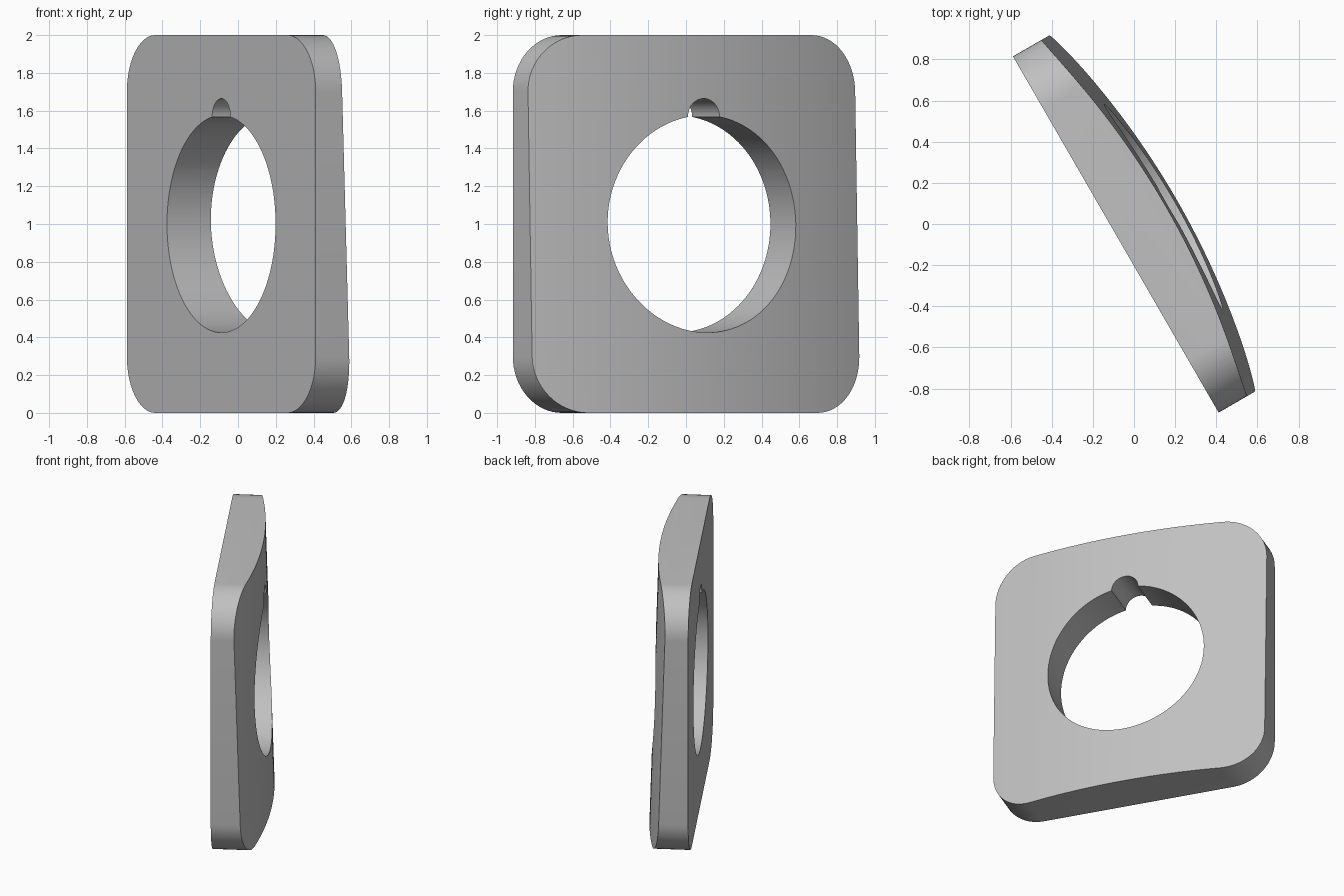
import bpy, bmesh, math
from mathutils import Vector

cube = bpy.data.objects.get("Cube")
if cube:
    bpy.data.objects.remove(cube, do_unlink=True)

# Plate dimensions, in its own frame: x along width, y through thickness
HALF, CORNER, BORE, NOTCH = 1.0, 0.3, 0.575, 0.097
RADIUS, EDGE_DEPTH, TAPER = 4.0, 0.183, 0.031

grey = bpy.data.materials.new("plain grey")
grey.use_nodes = True
colour = (0.53, 0.53, 0.53, 1)
grey.diffuse_color = colour
grey.node_tree.nodes["Principled BSDF"].inputs["Base Color"].default_value = colour


def prism(name, points, sweep):
    """Close a loop of points into a face and sweep it into a solid."""
    bm = bmesh.new()
    face = bm.faces.new([bm.verts.new(p) for p in points])
    new = bmesh.ops.extrude_face_region(bm, geom=[face])["geom"]
    bmesh.ops.translate(bm, vec=sweep, verts=[v for v in new if isinstance(v, bmesh.types.BMVert)])
    bmesh.ops.recalc_face_normals(bm, faces=bm.faces)
    mesh = bpy.data.meshes.new(name)
    bm.to_mesh(mesh)
    bm.free()
    mesh.materials.append(grey)
    obj = bpy.data.objects.new(name, mesh)
    bpy.context.collection.objects.link(obj)
    return obj


def arc(cx, cz, r, start, end, steps, y):
    angles = [math.radians(start + (end - start) * i / steps) for i in range(steps + 1)]
    return [(cx + r * math.cos(a), y, cz + r * math.sin(a)) for a in angles]


def cut(target, cutter, operation):
    mod = target.modifiers.new(cutter.name, 'BOOLEAN')
    mod.operation, mod.object, mod.solver = operation, cutter, 'EXACT'
    bpy.context.view_layer.objects.active = target
    bpy.ops.object.modifier_apply(modifier=mod.name)
    bpy.data.objects.remove(cutter, do_unlink=True)


# Rounded square plate
outline = []
inner = HALF - CORNER
for i, (sx, sz) in enumerate([(1, 1), (-1, 1), (-1, -1), (1, -1)]):
    outline += arc(sx * inner, 1 + sz * inner, CORNER, 90 * i, 90 * i + 90, 16, 0)
plate = prism("curved_plate", outline, Vector((0, 0.6, 0)))

# Gently domed face that leans inward toward the top
low, high = -0.2, 2.2
rim = math.sqrt(RADIUS ** 2 - HALF ** 2)
dome = []
for i in range(97):
    x = 1.2 - 2.4 * i / 96
    y = EDGE_DEPTH + TAPER * (1 - low) + math.sqrt(RADIUS ** 2 - x * x) - rim
    dome.append((x, y, low))
dome += [(-1.2, -1, low), (1.2, -1, low)]
cut(plate, prism("dome_cutter", dome, Vector((0, -TAPER * (high - low), high - low))), 'INTERSECT')

# Round bore with a small half-round notch at its top
through = Vector((0, 1.2, 0))
bore = arc(0, 1, BORE, 0, 360, 96, -0.4)[:-1]
notch = arc(0, 1.567, NOTCH, 0, 360, 48, -0.4)[:-1]
cut(plate, prism("bore_cutter", bore, through), 'DIFFERENCE')
cut(plate, prism("notch_cutter", notch, through), 'DIFFERENCE')

# Turn the plate into place
plate.rotation_euler.z = math.radians(-60)
plate.location = (-0.0885, -0.051, 0)
bpy.ops.object.select_all(action='DESELECT')
plate.select_set(True)
bpy.context.view_layer.objects.active = plate
bpy.ops.object.shade_smooth_by_angle(angle=math.radians(30))
